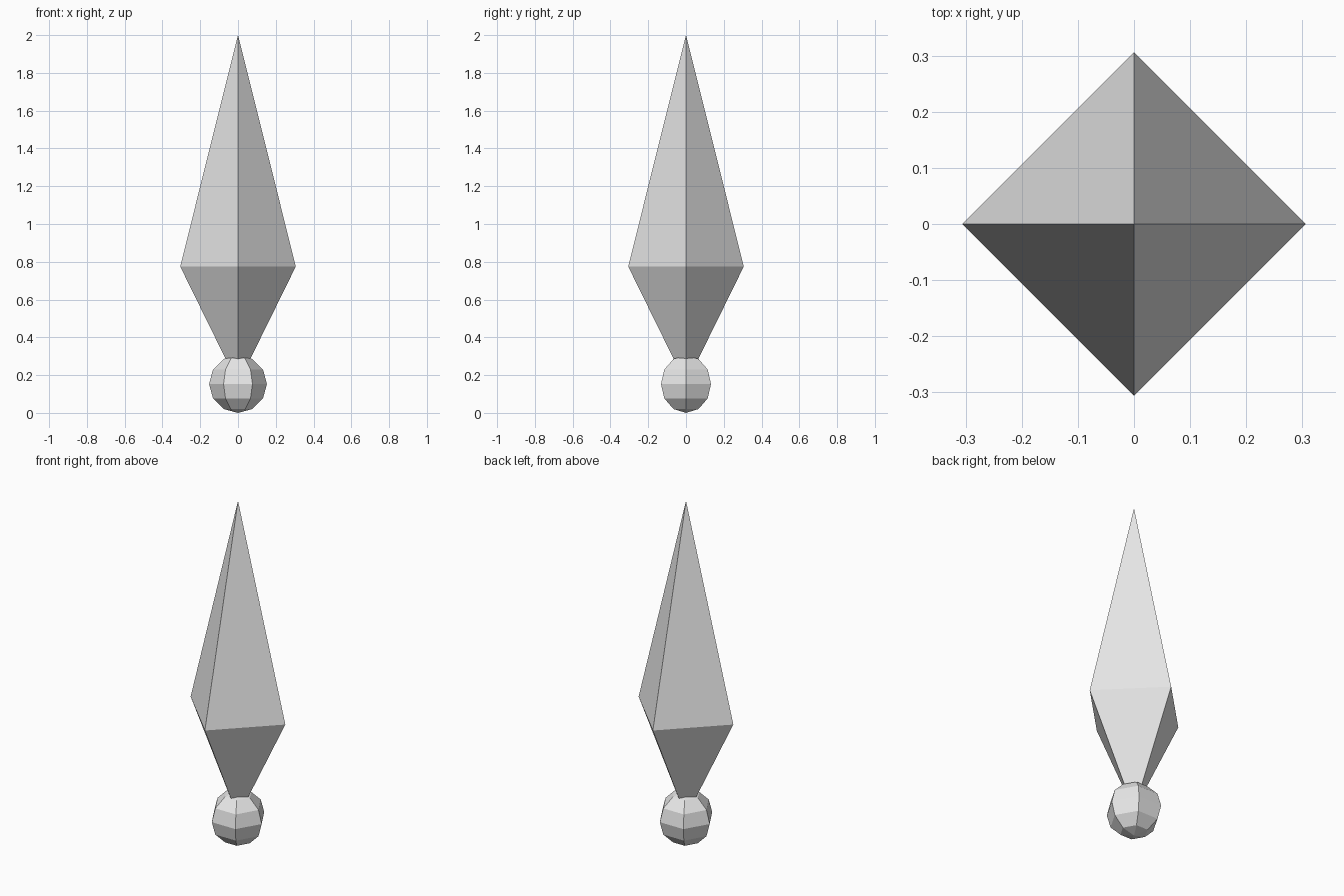
import bpy
from math import radians

# Remove the default cube
cube = bpy.data.objects.get("Cube")
if cube:
    bpy.data.objects.remove(cube, do_unlink=True)

# Single plain grey
GREY = (0.8, 0.8, 0.8, 1.0)
grey = bpy.data.materials.new("light grey")
grey.use_nodes = True
grey.diffuse_color = GREY
grey.node_tree.nodes["Principled BSDF"].inputs["Base Color"].default_value = GREY

BALL_R = 0.153     # ball rests on the ground
WAIST_R = 0.306    # widest part of the spike
WAIST_Z = 0.775
TIP_Z = 2.0


def finish(name):
    obj = bpy.context.object
    obj.name = obj.data.name = name
    obj.data.materials.clear()
    obj.data.materials.append(grey)
    bpy.ops.object.transform_apply(location=True, rotation=True, scale=True)
    bpy.ops.object.shade_flat()
    return obj


# Ball: six-sided, with a corner edge toward the front
bpy.ops.mesh.primitive_uv_sphere_add(
    segments=6, ring_count=6, radius=BALL_R,
    location=(0, 0, BALL_R), rotation=(0, 0, radians(90)))
finish("ball_base")

# Spike: four-sided double pyramid whose lower point sits in the ball centre
bpy.ops.mesh.primitive_ico_sphere_add(subdivisions=1, radius=1)
spike = bpy.context.object
spike.data.clear_geometry()
corners = [(WAIST_R, 0, WAIST_Z), (0, WAIST_R, WAIST_Z),
           (-WAIST_R, 0, WAIST_Z), (0, -WAIST_R, WAIST_Z)]
tip, root = 4, 5
faces = []
for i in range(4):
    j = (i + 1) % 4
    faces += [(i, j, tip), (j, i, root)]
spike.data.from_pydata(corners + [(0, 0, TIP_Z), (0, 0, BALL_R)], [], faces)
spike.data.update()
finish("spike")
